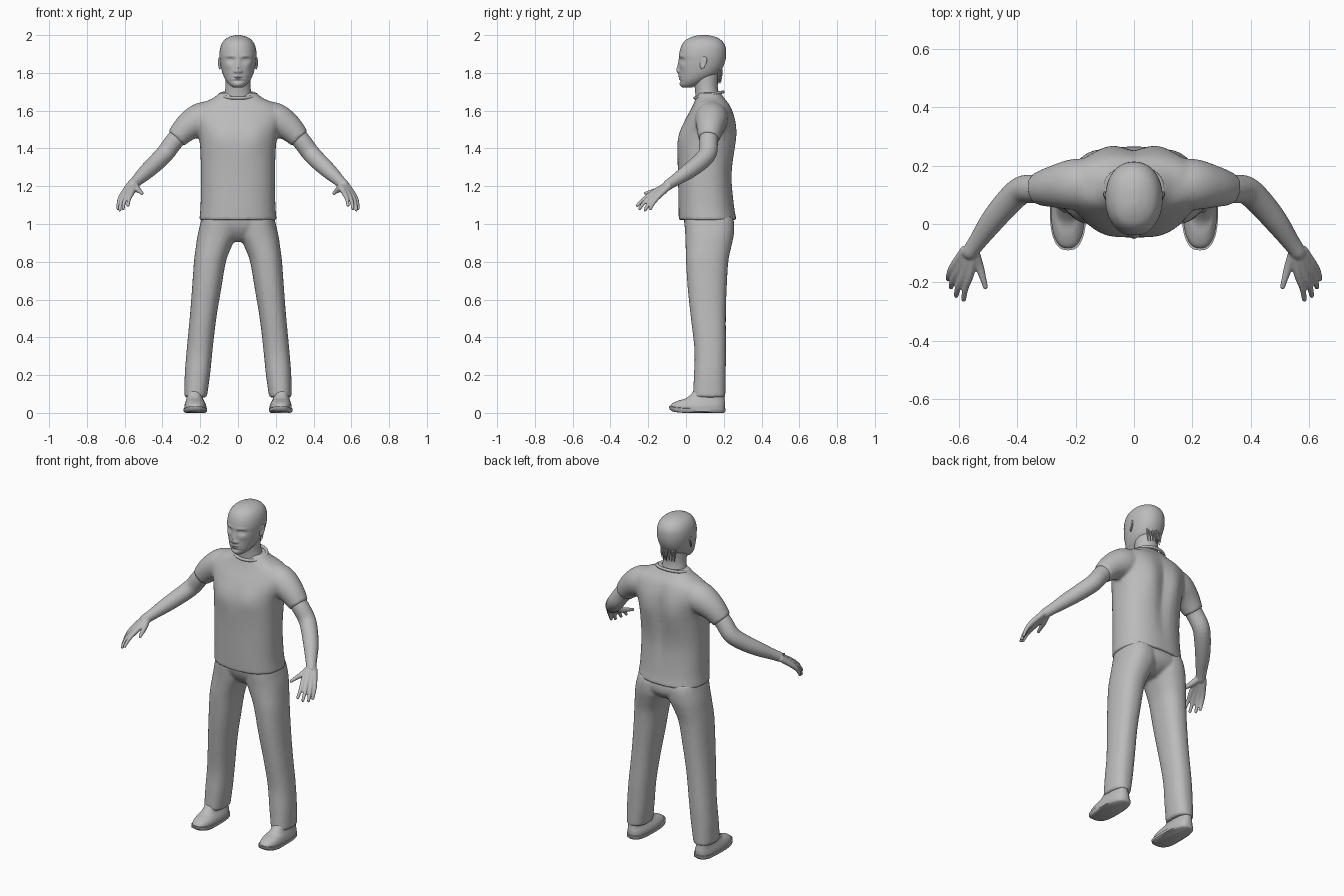
import bpy, bmesh, math
from mathutils import Vector

grey = bpy.data.materials.new("plain_grey")
grey.diffuse_color = (0.5, 0.5, 0.5, 1)


def spline(rows, steps):
    """Catmull-Rom interpolation of rows of numbers."""
    out, n = [], len(rows)
    for i in range(n - 1):
        a, b, c, d = rows[max(i - 1, 0)], rows[i], rows[i + 1], rows[min(i + 2, n - 1)]
        for k in range(steps):
            t = k / steps
            out.append([0.5 * (2 * q + (r - p) * t + (2 * p - 5 * q + 4 * r - s) * t * t
                        + (3 * q - p - 3 * r + s) * t ** 3) for p, q, r, s in zip(a, b, c, d)])
    return out + [list(rows[-1])]


def skin_rings(bm, rings):
    vs = [[bm.verts.new(p) for p in ring] for ring in rings]
    n = len(vs[0])
    for a, b in zip(vs, vs[1:]):
        for i in range(n):
            bm.faces.new((a[i], a[(i + 1) % n], b[(i + 1) % n], b[i]))
    bm.faces.new(vs[0][::-1])
    bm.faces.new(vs[-1])


def stack(bm, rows, steps=4, seg=40, power=2.0, side=1):
    """Horizontal rounded sections: z, x min, x max, y front, y back."""
    rings = []
    for z, x0, x1, y0, y1 in spline(rows, steps):
        ring = []
        for i in range(seg):
            a = 2 * math.pi * i / seg
            c, s = math.cos(a), math.sin(a)
            e = 2 / power
            ring.append((side * ((x0 + x1) / 2 + (x1 - x0) / 2 * math.copysign(abs(c) ** e, c)),
                         (y0 + y1) / 2 + (y1 - y0) / 2 * math.copysign(abs(s) ** e, s), z))
        rings.append(ring)
    skin_rings(bm, rings)


def tube(bm, rows, steps=4, seg=16, side=1, round_end=False):
    """Round sections along a path: x, y, z, radius."""
    rows = spline(rows, steps)
    if round_end:
        d = (Vector(rows[-1][:3]) - Vector(rows[-2][:3])).normalized()
        p, r = Vector(rows[-1][:3]), rows[-1][3]
        rows += [[*(p + d * r * h), r * w] for h, w in ((.5, .86), (.85, .5), (1, .1))]
    pts = [Vector(r[:3]) for r in rows]
    u, rings = Vector((0.3, 0.2, 1)), []
    for i, p in enumerate(pts):
        t = (pts[min(i + 1, len(pts) - 1)] - pts[max(i - 1, 0)]).normalized()
        u = (u - t * u.dot(t)).normalized()
        v = t.cross(u)
        ring = []
        for k in range(seg):
            a = 2 * math.pi * k / seg
            q = p + (u * math.cos(a) + v * math.sin(a)) * rows[i][3]
            ring.append((q.x * side, q.y, q.z))
        rings.append(ring)
    skin_rings(bm, rings)


def finish(bm, name, voxel=0, smooth=0, mirror=False):
    bmesh.ops.recalc_face_normals(bm, faces=bm.faces)
    me = bpy.data.meshes.new(name)
    bm.to_mesh(me)
    bm.free()
    me.materials.append(grey)
    ob = bpy.data.objects.new(name, me)
    bpy.context.collection.objects.link(ob)
    bpy.context.view_layer.objects.active = ob
    bpy.ops.object.select_all(action='DESELECT')
    ob.select_set(True)
    bpy.ops.object.shade_smooth_by_angle(angle=math.radians(50))
    if voxel:
        m = ob.modifiers.new("blend", 'REMESH')
        m.mode, m.voxel_size, m.use_smooth_shade = 'VOXEL', voxel, True
        s = ob.modifiers.new("soften", 'SMOOTH')
        s.factor, s.iterations = 0.5, smooth
    if mirror:
        m = ob.modifiers.new("mirror", 'MIRROR')
        m.use_mirror_merge = False
    return ob


def gauss(x, z, cx, cz, sx, sz):
    return math.exp(-((x - cx) / sx) ** 2 - ((z - cz) / sz) ** 2)


# Shirt: torso with shoulder blades and spine groove, plus short sleeves
bm = bmesh.new()
body = [(1.02, .205, -.038, .268), (1.1, .198, -.04, .255), (1.25, .196, -.042, .245),
        (1.4, .2, -.045, .256), (1.48, .212, -.033, .26), (1.55, .235, -.005, .255),
        (1.6, .235, .022, .243), (1.635, .2, .04, .228), (1.665, .135, .052, .205),
        (1.695, .095, .065, .185)]
stack(bm, [(z, -w, w, f, b) for z, w, f, b in body], 5, 56, 2.35)
for v in bm.verts:
    x, y, z = v.co
    if y > .15:
        v.co.y += .014 * gauss(abs(x), z, .09, 1.48, .06, .12) - .014 * gauss(x, z, 0, 1.38, .035, .2)
    elif y < .05:
        v.co.y -= .008 * gauss(abs(x), z, .09, 1.46, .06, .07)
for s in (1, -1):
    tube(bm, [(.12, .135, 1.57, .085), (.2, .135, 1.552, .088), (.27, .128, 1.51, .073),
              (.327, .12, 1.452, .056)], 5, 28, s)
finish(bm, "shirt", .009, 4)

# Collar band, lower at the front
bm = bmesh.new()
rings = 48
loop = [[.096 * math.cos(2 * math.pi * i / rings), .122 + .074 * math.sin(2 * math.pi * i / rings),
         1.683 + .016 * math.sin(2 * math.pi * i / rings), .0085] for i in range(rings + 1)]
tube(bm, loop, 1, 10)
finish(bm, "collar")

# Trousers: pelvis and two legs
bm = bmesh.new()
stack(bm, [(.905, -.03, .03, .06, .17), (.925, -.08, .08, .035, .215), (.96, -.15, .15, .008, .248),
           (1.0, -.19, .19, -.008, .255), (1.05, -.185, .185, -.015, .245)], 4, 48, 2.4)
for s in (1, -1):
    stack(bm, [(.082, .165, .284, .036, .208), (.2, .148, .282, .042, .21), (.33, .135, .272, .045, .212),
               (.5, .115, .256, .026, .211), (.65, .09, .244, .01, .215), (.8, .064, .233, .0, .224),
               (.88, .034, .223, -.002, .24), (.94, .006, .214, -.004, .253),
               (1.0, .004, .2, -.008, .255), (1.04, .01, .19, -.008, .245)], 5, 36, 2.3, s)
finish(bm, "trousers", .009, 3)

# Arms with hands: metacarpals merge into the palm
bm = bmesh.new()
tube(bm, [(.29, .122, 1.49, .05), (.34, .12, 1.435, .049), (.385, .115, 1.375, .048),
          (.43, .075, 1.328, .046), (.485, .01, 1.277, .041), (.535, -.06, 1.23, .031),
          (.56, -.095, 1.207, .028)], 4, 24, round_end=True)
fingers = [((.545, -.095, 1.208), (.562, -.175, 1.166), (.577, -.222, 1.132), (.582, -.258, 1.098)),
           ((.557, -.097, 1.205), (.585, -.175, 1.155), (.602, -.218, 1.118), (.608, -.245, 1.082)),
           ((.566, -.093, 1.203), (.604, -.162, 1.148), (.62, -.198, 1.108), (.626, -.216, 1.074)),
           ((.574, -.088, 1.203), (.617, -.145, 1.147), (.632, -.174, 1.11), (.635, -.188, 1.08))]
for base, knuckle, mid, tip in fingers:
    tube(bm, [(*base, .019), (*knuckle, .0145), (*mid, .0108), (*tip, .0088)], 4, 12, round_end=True)
tube(bm, [(.548, -.095, 1.205, .02), (.53, -.142, 1.182, .016), (.518, -.18, 1.172, .012),
          (.508, -.215, 1.162, .009)], 4, 12, round_end=True)
finish(bm, "arms", .0045, 3, True)

# Shoes: upper and sole
bm = bmesh.new()
stack(bm, [(.018, .168, .284, -.08, .205), (.035, .168, .284, -.083, .207), (.05, .172, .281, -.072, .207),
           (.065, .18, .276, -.04, .205), (.08, .186, .272, .005, .203), (.12, .19, .268, .045, .2)],
      4, 40, 2.5)
finish(bm, "shoe_uppers", mirror=True)
bm = bmesh.new()
stack(bm, [(0, .172, .28, -.072, .2), (.008, .163, .288, -.088, .209), (.024, .163, .288, -.09, .21)],
      1, 48, 2.6)
for v in bm.verts:  # toe spring and raised arch
    v.co.z += .012 * max(0, -v.co.y / .09) ** 2
    if v.co.z < .006:
        v.co.z += .006 * gauss(v.co.y, 0, .08, 0, .04, 1)
finish(bm, "shoe_soles", mirror=True)

# Neck
bm = bmesh.new()
stack(bm, [(1.64, -.085, .085, .05, .2), (1.68, -.074, .074, .05, .178), (1.73, -.066, .066, .045, .168),
           (1.8, -.066, .066, .03, .175)], 4, 32)
finish(bm, "neck")

# Head, with the face raised and sunk by soft bumps
bm = bmesh.new()
skull = [(1.722, .022, -.016, .03), (1.735, .043, -.026, .065), (1.76, .064, -.032, .115),
         (1.79, .079, -.034, .165), (1.82, .088, -.035, .19), (1.86, .095, -.036, .207),
         (1.9, .098, -.036, .213), (1.94, .092, -.026, .209), (1.97, .076, -.006, .19),
         (1.988, .052, .025, .162), (1.998, .022, .06, .125), (2.0, .004, .085, .1)]
stack(bm, [(z, -w, w, f, b) for z, w, f, b in skull], 8, 96, 2.15)
face = [(0, 1.812, .013, .014, .02), (0, 1.84, .007, .011, .03), (.016, 1.808, .008, .008, .009),
        (.04, 1.868, -.012, .019, .012), (.04, 1.866, .006, .012, .006), (.04, 1.888, .004, .026, .008),
        (0, 1.782, .006, .024, .006), (0, 1.769, .006, .02, .006), (0, 1.7755, -.004, .028, .0025),
        (0, 1.738, .006, .022, .014), (.052, 1.838, .004, .018, .018), (0, 1.757, -.004, .03, .007)]
for v in bm.verts:
    x, y, z = v.co
    if y < .06:
        v.co.y -= sum(d * gauss(abs(x), z, cx, cz, sx, sz) for cx, cz, d, sx, sz in face)
finish(bm, "head")

# Ears: tilted shells with a rim
bm = bmesh.new()
bmesh.ops.create_uvsphere(bm, u_segments=20, v_segments=14, radius=1)
for v in bm.verts:
    x, y, z = v.co
    dent = .007 * math.exp(-(y * y + z * z) * 3) if x > 0 else 0
    w = .016 + .005 * z
    v.co = (.096 + .009 * x + .007 * y - dent, .09 + w * 1.15 * y + .005 * z, 1.853 + .034 * z)
finish(bm, "ears", mirror=True)

# Wisps of hair at the nape
bm = bmesh.new()
for i in range(-3, 4):
    x = i * .015
    y = .19 - abs(i) * .005
    tube(bm, [(x, y - .004, 1.82, .007), (x, y - .003, 1.785, .005), (x * .9, y - .006, 1.745, .001)], 3, 6)
finish(bm, "nape_hair")
